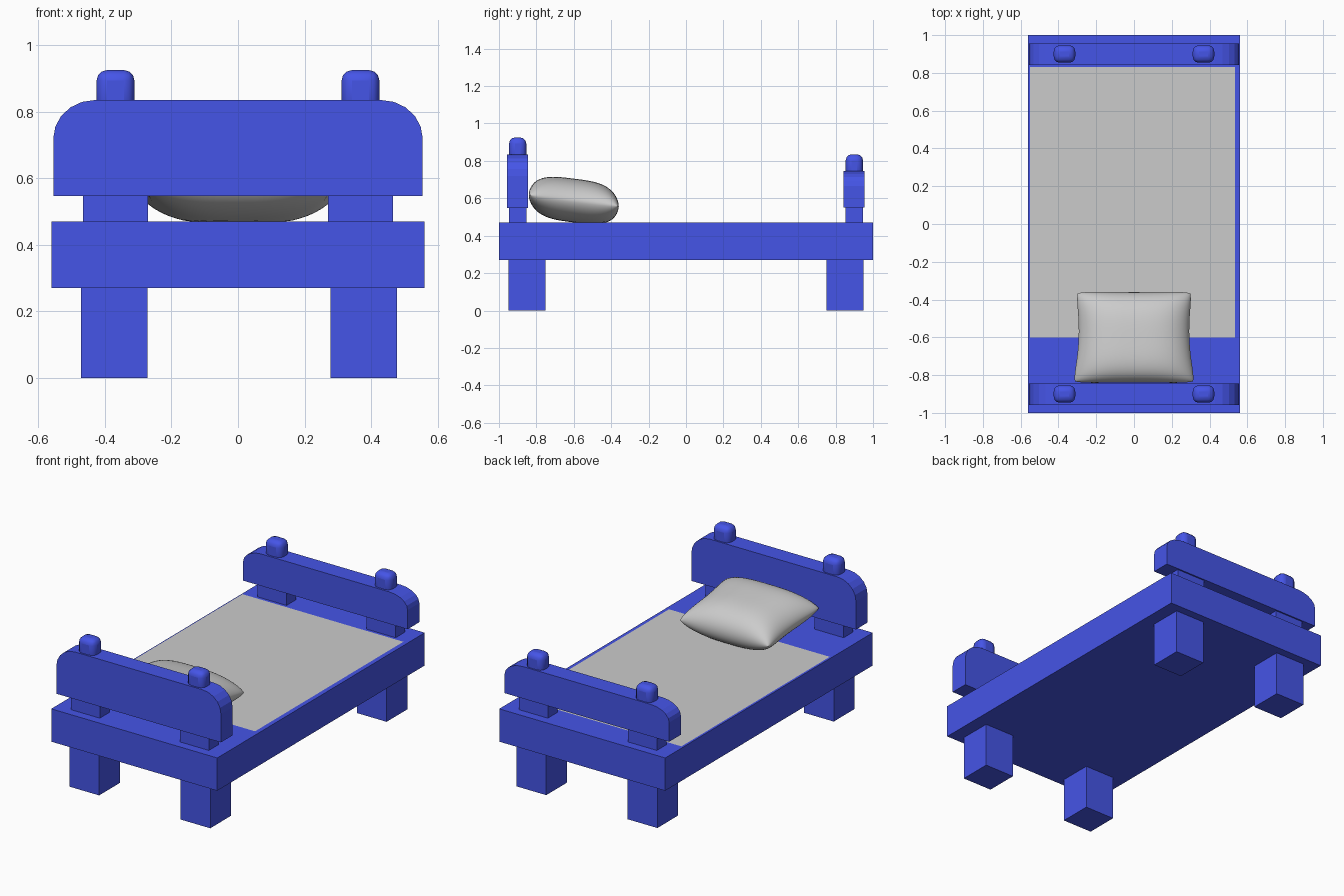
import bpy, bmesh, math

if "Cube" in bpy.data.objects:
    bpy.data.objects.remove(bpy.data.objects["Cube"])

blue = bpy.data.materials.new("blue_paint")
blue.diffuse_color = (0.06, 0.09, 0.8, 1)
blue.use_nodes = True
blue.node_tree.nodes["Principled BSDF"].inputs["Base Color"].default_value = blue.diffuse_color


def finish(name, bm, mat=None):
    bmesh.ops.recalc_face_normals(bm, faces=bm.faces)
    mesh = bpy.data.meshes.new(name)
    bm.to_mesh(mesh)
    bm.free()
    obj = bpy.data.objects.new(name, mesh)
    bpy.context.collection.objects.link(obj)
    if mat:
        mesh.materials.append(mat)
    return obj


def smooth(obj, angle):
    bpy.ops.object.select_all(action='DESELECT')
    obj.select_set(True)
    bpy.context.view_layer.objects.active = obj
    bpy.ops.object.shade_smooth_by_angle(angle=math.radians(angle))


def box(name, lo, hi, mat=blue):
    bm = bmesh.new()
    bmesh.ops.create_cube(bm, size=1)
    for v in bm.verts:
        v.co = [(a + b) / 2 + c * (b - a) for a, b, c in zip(lo, hi, v.co)]
    return finish(name, bm, mat)


def end_board(name, y0, y1, z0, z1):
    # Board outline with rounded top corners, extruded along y
    w, rx, rz = 0.555, 0.125, (z1 - z0) * 0.4
    arc = [(w - rx + rx * math.cos(a), z1 - rz + rz * math.sin(a))
           for a in (i * math.pi / 10 for i in range(6))]
    outline = [(w, z0)] + arc + [(-x, z) for x, z in reversed(arc)] + [(-w, z0)]
    bm = bmesh.new()
    face = bm.faces.new([bm.verts.new((x, y0, z)) for x, z in outline])
    ext = bmesh.ops.extrude_face_region(bm, geom=[face])
    for v in ext["geom"]:
        if isinstance(v, bmesh.types.BMVert):
            v.co.y = y1
    return finish(name, bm, blue)


# Frame and blanket
box("bed_frame", (-0.56, -1, 0.27), (0.56, 1, 0.47))
bm = bmesh.new()
bm.faces.new([bm.verts.new((x, y, 0.473)) for x, y in
              ((-0.55, -0.6), (0.535, -0.6), (0.535, 0.83), (-0.55, 0.83))])
blanket = finish("blanket", bm)

# Headboard and footboard
end_board("headboard", -0.957, -0.845, 0.547, 0.835)
end_board("footboard", 0.842, 0.955, 0.55, 0.745)

# Legs, posts and knobs at every corner
for side, cx in (("left", -1), ("right", 1)):
    for end, cy, top in (("head", -1, 0.835), ("foot", 1, 0.745)):
        tag = f"{end}_{side}"
        x, y = cx * 0.375 + 0.003, cy * 0.85
        box("leg_" + tag, (x - 0.1, y - 0.1, 0), (x + 0.1, y + 0.1, 0.27))
        x, y = cx * 0.368, cy * 0.9
        box("post_" + tag, (x - 0.098, y - 0.046, 0.47), (x + 0.098, y + 0.046, 0.56))
        knob = box("knob_" + tag, (x - 0.057, y - 0.046, top - 0.04),
                   (x + 0.057, y + 0.046, top + 0.09))
        bev = knob.modifiers.new("rounding", 'BEVEL')
        bev.width, bev.segments = 0.032, 3
        smooth(knob, 20)

# Pillow: two puffed sheets meeting at a seam, tilted down toward the foot
N = 32
bm = bmesh.new()


def pillow_point(i, j, sign):
    u = math.sin((i / N - 0.5) * math.pi)
    v = math.sin((j / N - 0.5) * math.pi)
    corner = 1 - 0.05 * (u * v) ** 6
    x = u * (0.293 + 0.028 * v * v - 0.008 * v) * corner
    y = -0.6 + 0.245 * v * (0.975 + 0.025 * u * u) * corner
    puff = (max(0, 1 - abs(u) ** 3) ** 0.6) * (max(0, 1 - abs(v) ** 3.5) ** 0.5)
    z = 0.588 - 0.03 * v + sign * 0.117 * puff
    return x, y, max(z, 0.47)


for sign in (-1, 1):
    rows = [[bm.verts.new(pillow_point(i, j, sign)) for j in range(N + 1)]
            for i in range(N + 1)]
    for i in range(N):
        for j in range(N):
            bm.faces.new((rows[i][j], rows[i + 1][j], rows[i + 1][j + 1], rows[i][j + 1]))
bmesh.ops.remove_doubles(bm, verts=bm.verts, dist=0.0005)
smooth(finish("pillow", bm), 180)
